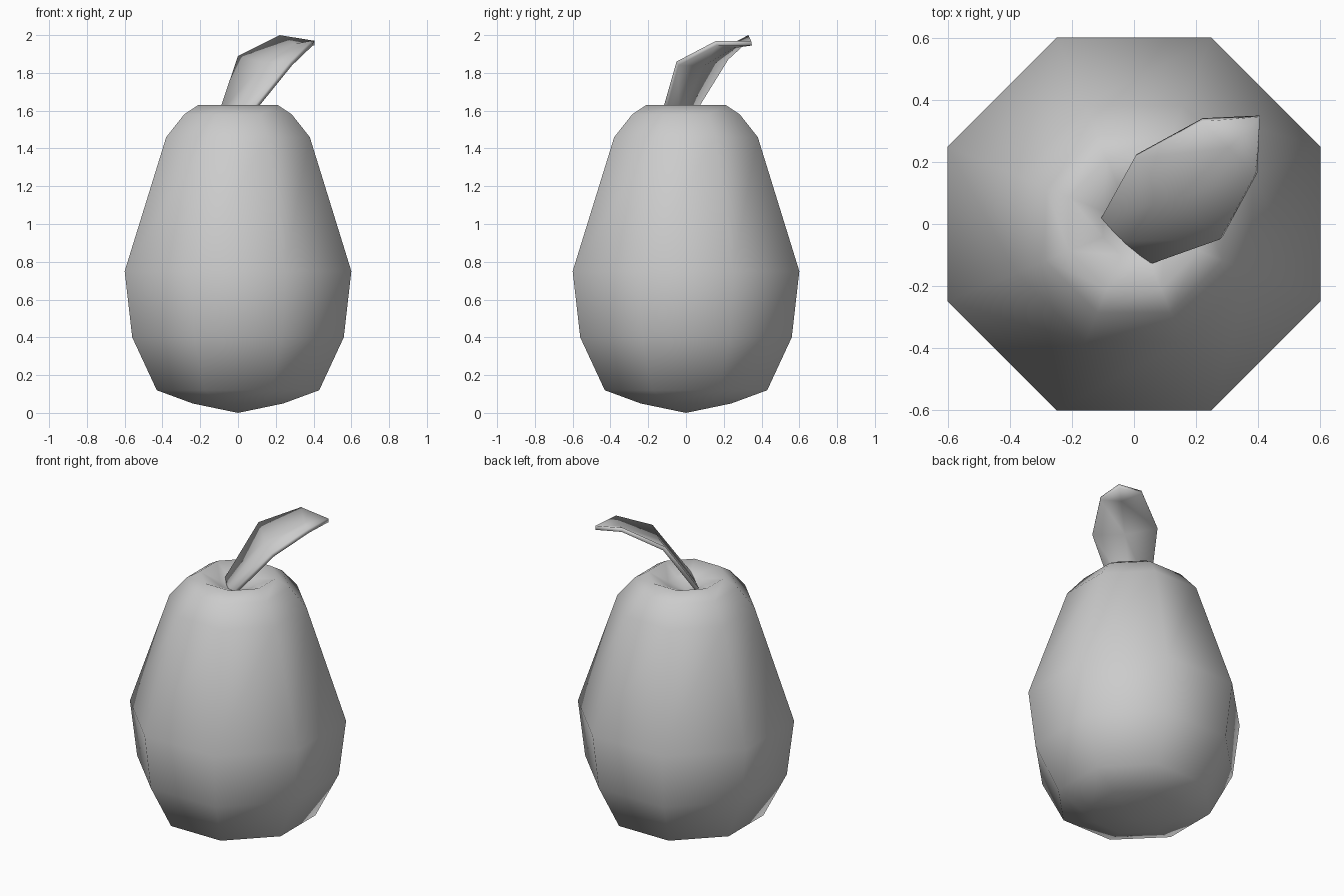
import bpy, bmesh, math
from mathutils import Vector

if "Cube" in bpy.data.objects:
    bpy.data.objects.remove(bpy.data.objects["Cube"])


def finish(bm, name):
    bmesh.ops.recalc_face_normals(bm, faces=bm.faces)
    mesh = bpy.data.meshes.new(name)
    bm.to_mesh(mesh)
    bm.free()
    for p in mesh.polygons:
        p.use_smooth = True
    obj = bpy.data.objects.new(name, mesh)
    bpy.context.collection.objects.link(obj)
    return obj


# Fruit body: eight-sided lathe; profile gives flat-to-flat half width and height
SIDES = 8
profile = [(0.24, 0.05), (0.43, 0.12), (0.56, 0.40), (0.60, 0.75),
           (0.38, 1.46), (0.285, 1.58), (0.21, 1.63), (0.10, 1.575)]
bm = bmesh.new()
rings = []
for half, z in profile:
    r = half / math.cos(math.pi / SIDES)
    rings.append([bm.verts.new((r * math.cos((i + 0.5) * math.tau / SIDES),
                                r * math.sin((i + 0.5) * math.tau / SIDES), z))
                  for i in range(SIDES)])
for a, b in zip(rings, rings[1:]):
    for i in range(SIDES):
        j = (i + 1) % SIDES
        bm.faces.new((a[i], a[j], b[j], b[i]))
# Bottom point and stem dimple close the ends
for ring, z in ((rings[0], 0.0), (rings[-1], 1.53)):
    c = bm.verts.new((0, 0, z))
    for i in range(SIDES):
        bm.faces.new((ring[i], ring[(i + 1) % SIDES], c))
finish(bm, "pear_body")

# Leaf: rows of left edge, midrib, right edge, rooted in the dimple
rows = [
    [(-0.085, -0.03, 1.50), (-0.06, -0.065, 1.49), (-0.03, -0.09, 1.50)],
    [(-0.105, 0.02, 1.58), (-0.03, -0.055, 1.57), (0.05, -0.13, 1.58)],
    [(0.00, 0.21, 1.89), (0.137, 0.08, 1.855), (0.275, -0.05, 1.86)],
    [(0.22, 0.33, 2.00), (0.305, 0.245, 1.955), (0.39, 0.16, 1.97)],
]
bm = bmesh.new()
grid = [[bm.verts.new(p) for p in row] for row in rows]
tip = bm.verts.new((0.405, 0.345, 1.97))
for a, b in zip(grid, grid[1:]):
    for i in range(2):
        bm.faces.new((a[i], b[i], b[i + 1], a[i + 1]))
for i in range(2):
    bm.faces.new((grid[-1][i], tip, grid[-1][i + 1]))
leaf = finish(bm, "leaf")
# Make the upper side face up so thickness grows underneath
if leaf.data.polygons[-1].normal.z < 0:
    leaf.data.flip_normals()
mod = leaf.modifiers.new("thickness", 'SOLIDIFY')
mod.thickness = 0.025
mod.offset = -1
bpy.context.view_layer.objects.active = leaf
leaf.select_set(True)
bpy.ops.object.shade_smooth_by_angle(angle=math.radians(50))
